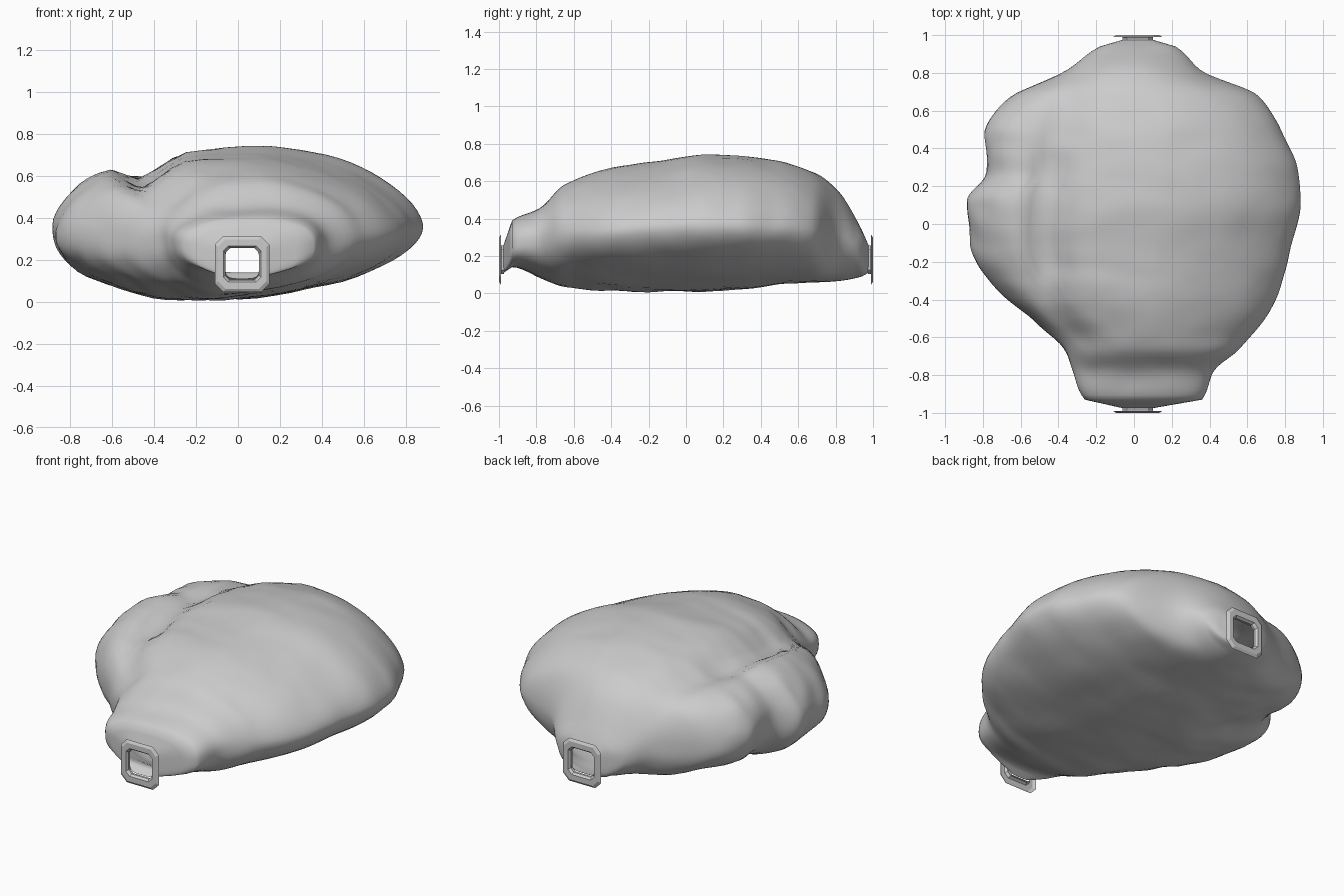
import bpy, bmesh, math
from mathutils import Vector, noise

if "Cube" in bpy.data.objects:
    bpy.data.objects.remove(bpy.data.objects["Cube"])

N = 72        # points around each section
STEPS = 76    # sections along the chamber

# sections: y, left x, right x, bottom z, top z, left tip z, right tip z, crown x, keel x
ROWS = [
    (-.975, -.06, .10, .11, .26, .185, .185, .02, .02),
    (-.93, -.26, .36, .14, .39, .27, .26, .05, .03),
    (-.78, -.33, .42, .085, .455, .28, .29, .10, -.02),
    (-.66, -.38, .56, .045, .575, .28, .31, .10, -.08),
    (-.40, -.66, .75, .02, .665, .29, .33, .08, -.12),
    (-.12, -.87, .83, .005, .71, .33, .35, .10, -.15),
    (.12, -.885, .88, .012, .74, .35, .36, .15, -.13),
    (.28, -.79, .865, .025, .735, .36, .36, .15, -.10),
    (.47, -.80, .79, .045, .71, .36, .35, .15, -.06),
    (.68, -.64, .66, .06, .645, .32, .33, .10, .0),
    (.81, -.36, .36, .065, .55, .29, .30, .05, .02),
    (.94, -.18, .22, .09, .34, .22, .23, .02, .02),
    (.975, -.06, .10, .11, .26, .185, .185, .02, .02),
]


def slope(i, k):
    # limited slope so the profile never overshoots
    if i == 0 or i == len(ROWS) - 1:
        return 0.0
    a, b, c = ROWS[i - 1], ROWS[i], ROWS[i + 1]
    d0 = (b[k] - a[k]) / (b[0] - a[0])
    d1 = (c[k] - b[k]) / (c[0] - b[0])
    return 2 * d0 * d1 / (d0 + d1) if d0 * d1 > 0 else 0.0


def section(y):
    i = max(j for j in range(len(ROWS) - 1) if ROWS[j][0] <= y + 1e-9)
    a, b = ROWS[i], ROWS[i + 1]
    h = b[0] - a[0]
    t = min(1, max(0, (y - a[0]) / h))
    if i in (0, len(ROWS) - 2):      # straight fans at the two mouths
        return [a[k] + (b[k] - a[k]) * t for k in range(1, 9)]
    return [(2*t**3 - 3*t*t + 1) * a[k] + (t**3 - 2*t*t + t) * h * slope(i, k)
            + (3*t*t - 2*t**3) * b[k] + (t**3 - t*t) * h * slope(i + 1, k)
            for k in range(1, 9)]


def gauss(v, c, w):
    return math.exp(-((v - c) / w) ** 2)


def point(y, ang):
    xl, xr, zb, zt, zl, zr, xt, xb = section(y)
    c, s = math.cos(ang), math.sin(ang)
    right, up = c >= 0, s >= 0
    n = (1.7 if up else 1.85) if right else (2.2 if up else 2.05)
    n += max(0, 2.6 - n) * max(0, min(1, (-.6 - y) / .3))   # boxier front snout
    edge = max(0, min(1, (.975 - abs(y)) / .045))
    n = 4.5 + (n - 4.5) * edge       # squarer towards the mouths
    ox, oz = (xt if up else xb), (zr if right else zl)
    x = ox + (xr - ox if right else ox - xl) * math.copysign(abs(c) ** (2 / n), c)
    z = oz + (zt - oz if up else oz - zb) * math.copysign(abs(s) ** (2 / n), s)
    # crease between the main dome and the left lobe
    if up:
        cx = -.48 + .25 * y * y
        z -= .1 * gauss(y, 0, .6) * min(1, s * 1.5) * gauss(x, cx, .15 if x > cx else .08)
    # soft rocky unevenness
    fade = max(0, min(1, (.93 - abs(y)) / .15))
    rough = 1.5 if x < -.3 else 1.5 - min(1, (x + .3) / .4)
    p = Vector((x, y, z))
    d = (noise.noise(p * 4.0) * .015 + noise.noise(p * 9.0) * .006) * fade * rough
    out = Vector((x / .9, 0, (z - .36) / .4))
    if out.length > 1e-6:
        p += out.normalized() * d
    p.z = max(p.z, .002)
    return p


def make_object(name, bm):
    bmesh.ops.recalc_face_normals(bm, faces=bm.faces)
    me = bpy.data.meshes.new(name)
    bm.to_mesh(me)
    bm.free()
    ob = bpy.data.objects.new(name, me)
    bpy.context.collection.objects.link(ob)
    return ob


def bridge(bm, r0, r1):
    n = len(r0)
    for j in range(n):
        bm.faces.new((r0[j], r0[(j + 1) % n], r1[(j + 1) % n], r1[j]))


# hollow cave chamber, open at both mouths
ys = [-.975, -.96, -.945] + [-.93 + 1.87 * i / STEPS for i in range(STEPS + 1)] + [.955, .975]
bm = bmesh.new()
rings = [[bm.verts.new(point(y, 2 * math.pi * j / N)) for j in range(N)] for y in ys]
for r0, r1 in zip(rings, rings[1:]):
    bridge(bm, r0, r1)
chamber = make_object("cave_chamber", bm)
for f in chamber.data.polygons:
    f.use_smooth = True


# chamfered square flange around each mouth
def octagon(bm, y, hx, hz, ch):
    pts = [(hx, -hz + ch), (hx, hz - ch), (hx - ch, hz), (-hx + ch, hz),
           (-hx, hz - ch), (-hx, -hz + ch), (-hx + ch, -hz), (hx - ch, -hz)]
    return [bm.verts.new((.02 + x, y, .18 + z)) for x, z in pts]


for name, sgn in (("front_mouth_flange", -1), ("back_mouth_flange", 1)):
    bm = bmesh.new()
    loops = [octagon(bm, sgn * y, hx, hz, ch) for y, hx, hz, ch in
             ((.972, .08, .076, .022), (.986, .08, .076, .022),
              (1.0, .09, .086, .024), (1.0, .115, .118, .036),
              (.99, .13, .133, .04))]
    for a, b in zip(loops, loops[1:]):
        bridge(bm, a, b)
    make_object(name, bm)
